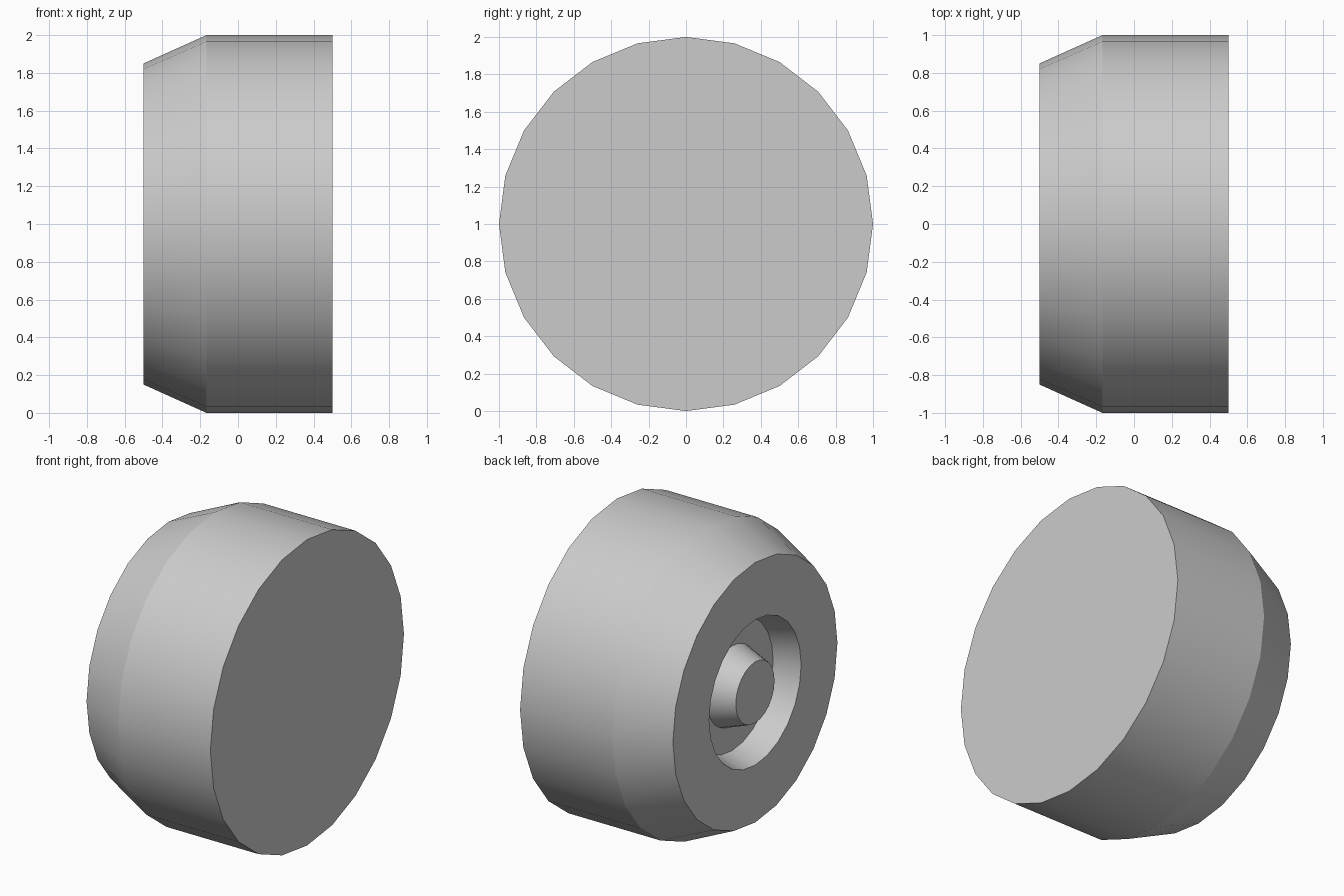
import bpy, bmesh, math

if "Cube" in bpy.data.objects:
    bpy.data.objects.remove(bpy.data.objects["Cube"])

SIDES = 24

# Wheel section as (x, radius): outer flat face, tread, chamfer, dished rim, tapered hub
PROFILE = [(0.5, 1.0), (-0.167, 1.0), (-0.5, 0.85), (-0.5, 0.475),
           (-0.333, 0.425), (-0.333, 0.26), (-0.5, 0.2)]


def lathe_x(name, profile, z):
    bm = bmesh.new()
    rings = []
    for x, r in profile:
        rings.append([bm.verts.new((x, r * math.cos(math.tau * i / SIDES),
                                    r * math.sin(math.tau * i / SIDES)))
                      for i in range(SIDES)])
    for a, b in zip(rings, rings[1:]):
        for i in range(SIDES):
            j = (i + 1) % SIDES
            bm.faces.new((a[i], a[j], b[j], b[i]))
    # Flat end caps
    bm.faces.new(rings[0])
    bm.faces.new(rings[-1])
    bmesh.ops.recalc_face_normals(bm, faces=bm.faces)
    mesh = bpy.data.meshes.new(name)
    bm.to_mesh(mesh)
    bm.free()
    obj = bpy.data.objects.new(name, mesh)
    obj.location.z = z
    bpy.context.collection.objects.link(obj)
    return obj


# Wheel with recessed hub on the -x side
wheel = lathe_x("wheel", PROFILE, 1.0)
bpy.context.view_layer.objects.active = wheel
wheel.select_set(True)
bpy.ops.object.shade_smooth_by_angle(angle=math.radians(20))
